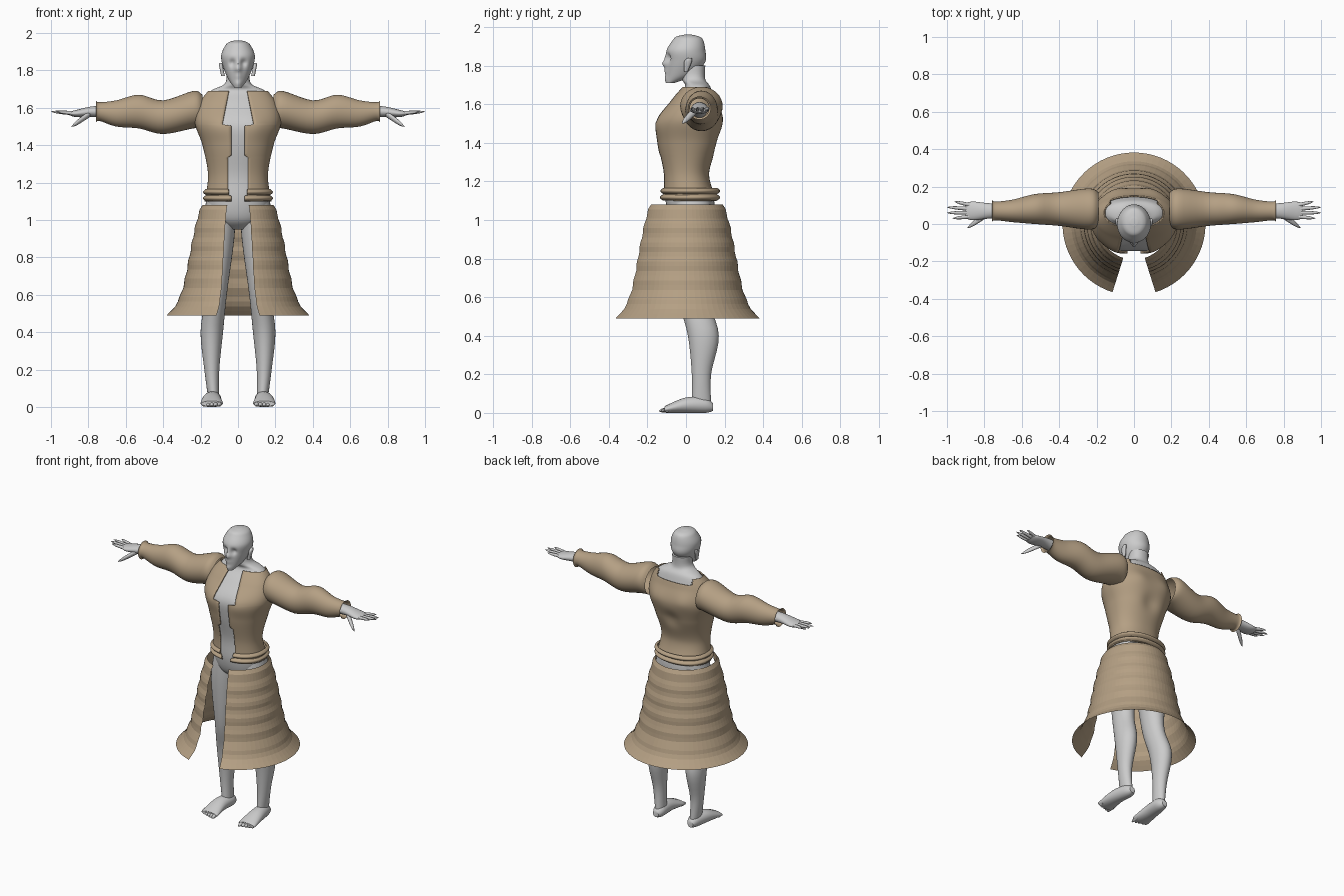
import bpy, bmesh, math
from mathutils import Vector

cube = bpy.data.objects.get("Cube")
if cube:
    bpy.data.objects.remove(cube)


def material(name, red, green, blue):
    mat = bpy.data.materials.new(name)
    mat.use_nodes = True
    mat.diffuse_color = (red, green, blue, 1)
    shader = mat.node_tree.nodes["Principled BSDF"]
    shader.inputs["Base Color"].default_value = (red, green, blue, 1)
    return mat


SKIN = material("grey skin", .6, .6, .6)
CLOTH = material("tan cloth", .46, .35, .23)


def place(axis, along, u, v):
    """Put a cross-section point on a part that runs along the given axis."""
    if axis == "x":
        return Vector((along, u, v))
    if axis == "y":
        return Vector((u, along, v))
    return Vector((u, v, along))


def finish(name, bm, mat, mirror=False, smooth=True):
    bmesh.ops.recalc_face_normals(bm, faces=bm.faces)
    mesh = bpy.data.meshes.new(name)
    bm.to_mesh(mesh)
    bm.free()
    mesh.materials.append(mat)
    part = bpy.data.objects.new(name, mesh)
    bpy.context.collection.objects.link(part)
    if mirror:
        part.modifiers.new("mirror", "MIRROR").use_mirror_merge = False
    if smooth:
        bpy.ops.object.select_all(action="DESELECT")
        part.select_set(True)
        bpy.context.view_layer.objects.active = part
        bpy.ops.object.shade_smooth_by_angle(angle=math.radians(50))
    return part


def resample(rows, steps):
    """Smoothly interpolate between neighbouring cross-sections."""
    last = len(rows) - 1
    rows = [Vector(row) for row in rows]
    result = []
    for i in range(last):
        before, start = rows[max(i - 1, 0)], rows[i]
        end, after = rows[i + 1], rows[min(i + 2, last)]
        leave, arrive = (end - before) / 2, (after - start) / 2
        for step in range(steps):
            f = step / steps
            ease = f * f * (3 - 2 * f)
            result.append(start.lerp(end, ease) + leave * f * (1 - f) ** 2
                          - arrive * f * f * (1 - f))
    return result + [rows[last]]


def bulge(bm, centre, size, push):
    """Push the surface forward or back near a point and its mirror point."""
    x, y, z = centre
    for side in {x, -x}:
        middle = Vector((side, y, z))
        for vert in bm.verts:
            distance = (vert.co - middle).length / size
            vert.co.y += push * math.exp(-distance ** 2)


def loft(name, rows, mat, axis="z", sides=24, steps=5, power=1, gap=None,
         closed=True, mirror=False, sculpt=(), drop=None):
    """Skin rows of (position, centre u, centre v, radius u, radius v)."""
    bm = bmesh.new()
    rings = []
    spans = sides - 1 if gap else sides
    for along, cu, cv, ru, rv in resample(rows, steps):
        start = math.asin((gap(along) / ru) ** (1 / power)) if gap else 0
        ring = []
        for k in range(sides):
            angle = start + (math.tau - start * 2) * k / spans
            s, c = math.sin(angle), math.cos(angle)
            u = cu + ru * math.copysign(abs(s) ** power, s)
            v = cv - rv * math.copysign(abs(c) ** power, c)
            ring.append(bm.verts.new(place(axis, along, u, v)))
        rings.append(ring)
    for ring, following in zip(rings, rings[1:]):
        for k in range(spans):
            n = (k + 1) % sides
            bm.faces.new((ring[k], ring[n], following[n], following[k]))
    if closed:
        bm.faces.new(rings[0])
        bm.faces.new(rings[-1])
    for centre, size, push in sculpt:
        bulge(bm, centre, size, push)
    if drop:
        unwanted = [f for f in bm.faces if drop(f.calc_center_median())]
        bmesh.ops.delete(bm, geom=unwanted, context="FACES")
    return finish(name, bm, mat, mirror)


def centred(rows, inset=0):
    """Rows of (height, depth, half width, half depth) on the middle line."""
    return [(z, 0, y, rx - inset, ry - inset) for z, y, rx, ry in rows]


# Body and neck, sharing the torso sections with the jacket
torso = [(1.1, .02, .18, .14), (1.24, 0, .16, .12), (1.4, .01, .19, .16),
         (1.52, .02, .23, .17), (1.62, .04, .21, .12), (1.69, .06, .16, .08)]
muscles = [((.09, -.13, 1.5), .06, -.01), ((0, .18, 1.4), .06, -.02),
           ((.1, .17, 1.54), .06, .01)]
pelvis = centred([(.95, .03, .06, .05), (1, .03, .14, .11)])
neck = centred([(1.73, .04, .07, .06), (1.8, .04, .06, .06)])
loft("body", pelvis + centred(torso, inset=.014) + neck, SKIN,
     sides=48, power=.9, sculpt=muscles)

# Head with nose, bridge, eye sockets, lips and chin
loft("head", centred([(1.71, -.08, .02, .02), (1.75, -.03, .05, .07),
                      (1.82, 0, .08, .1), (1.88, 0, .09, .1),
                      (1.93, .01, .07, .08), (1.95, .01, .05, .06),
                      (1.96, .01, .02, .02)]),
     SKIN, sides=64, steps=8,
     sculpt=[((0, -.11, 1.81), .02, -.03), ((0, -.1, 1.84), .02, -.01),
             ((.03, -.1, 1.84), .02, .02), ((0, -.1, 1.77), .02, -.01),
             ((0, -.1, 1.73), .02, -.01)])

# Ears
loft("ears", [(1.77, .08, 0, .01, .01), (1.82, .09, .01, .01, .02),
              (1.84, .09, .02, .01, .01)], SKIN, mirror=True)

# Legs
loft("legs", [(1.1, .09, .03, .08, .1), (.9, .11, .03, .09, .1),
              (.6, .12, .04, .06, .08), (.4, .14, .09, .06, .08),
              (.2, .14, .08, .04, .05), (.05, .13, .08, .03, .05)],
     SKIN, sides=32, mirror=True)

# Feet
loft("feet", [(.14, .13, .03, .02, .02), (.1, .13, .04, .04, .04),
              (0, .14, .04, .05, .04), (-.1, .14, .02, .06, .02),
              (-.11, .14, .02, .05, .01)], SKIN, axis="y", mirror=True)


def digit(name, base, tip, radius, axis):
    """Tapered finger or toe with a rounded end."""
    base, tip = Vector(base), Vector(tip)
    rows = []
    for k in range(9):
        f = k / 8
        x, y, z = base.lerp(tip, f)
        along, u, v = (x, y, z) if axis == "x" else (y, x, z)
        r = radius * (1 - f ** 6 * .9) * (1 - f / 4)
        rows.append((along, u, v, r, r))
    loft(name, rows, SKIN, axis, sides=12, steps=1, mirror=True)


# Toes
for i in range(5):
    x = .1 + i * .02
    digit(f"toe_{i + 1}", (x, -.08, .02), (x, i * .007 - .14, .01), .014, "y")

# Forearms and palms
loft("hands", [(.6, .07, 1.57, .04, .04), (.76, .07, 1.58, .04, .03),
               (.86, .07, 1.57, .05, .02), (.9, .07, 1.57, .04, .01)],
     SKIN, axis="x", mirror=True)

# Fingers and thumb
for i, reach in enumerate((.97, 1, 1, .96)):
    digit(f"finger_{i + 1}", (.87, .04 + i * .02, 1.57),
          (reach, .03 + i * .03, 1.58), .011, "x")
digit("thumb", (.79, .05, 1.57), (.89, -.02, 1.5), .018, "x")


# Jacket with a stepped front opening and a low back neckline
def opening(z):
    if z < 1.34:
        return .055
    return .036 if z < 1.51 else .085 - (z - 1.51) / 5


def back_neckline(point):
    return point.y > .06 and point.z > 1.65 and abs(point.x) < .13


def thicken(part, thickness):
    part.modifiers.new("thickness", "SOLIDIFY").thickness = thickness


jacket = loft("jacket", centred(torso), CLOTH, sides=72, steps=14, power=.9,
              gap=opening, closed=False, sculpt=muscles, drop=back_neckline)
thicken(jacket, .008)

# Hem made of two soft rolls
rolls = []
for k in range(17):
    swell = abs(math.sin(math.tau * k / 16)) / 60
    rolls.append((1.1 + k / 240, .02, .17 + swell, .14 + swell))
hem = loft("jacket_hem", centred(rolls), CLOTH, sides=72, steps=1, power=.9,
           gap=lambda z: .035 if z < 1.13 else .05, closed=False)
thicken(hem, .01)

# Sleeves, full at the shoulder and elbow, narrow at the cuff
loft("sleeves", [(.19, .08, 1.58, .09, .09), (.24, .08, 1.59, .11, .1),
                 (.4, .08, 1.55, .09, .09), (.53, .08, 1.58, .08, .09),
                 (.65, .07, 1.57, .06, .07), (.74, .07, 1.58, .05, .05),
                 (.76, .07, 1.58, .06, .06)],
     CLOTH, axis="x", sides=36, closed=False, mirror=True)

# Flared skirt with shallow bands, split at the front
bm = bmesh.new()
slit, columns, bands = math.radians(17.5), 60, 24
rows = []
for band in range(bands + 1):
    f = band / bands
    radius = .19 + .12 * f ** .7 + .07 * f ** 8 + .003 * math.sin(f * 40)
    row = []
    for k in range(columns + 1):
        angle = slit + (math.tau - slit * 2) * k / columns
        row.append(bm.verts.new((radius * math.sin(angle),
                                 -radius * math.cos(angle), 1.08 - .59 * f)))
    rows.append(row)
for top, low in zip(rows, rows[1:]):
    for k in range(columns):
        bm.faces.new((top[k], low[k], low[k + 1], top[k + 1]))
finish("skirt", bm, CLOTH, smooth=False)
